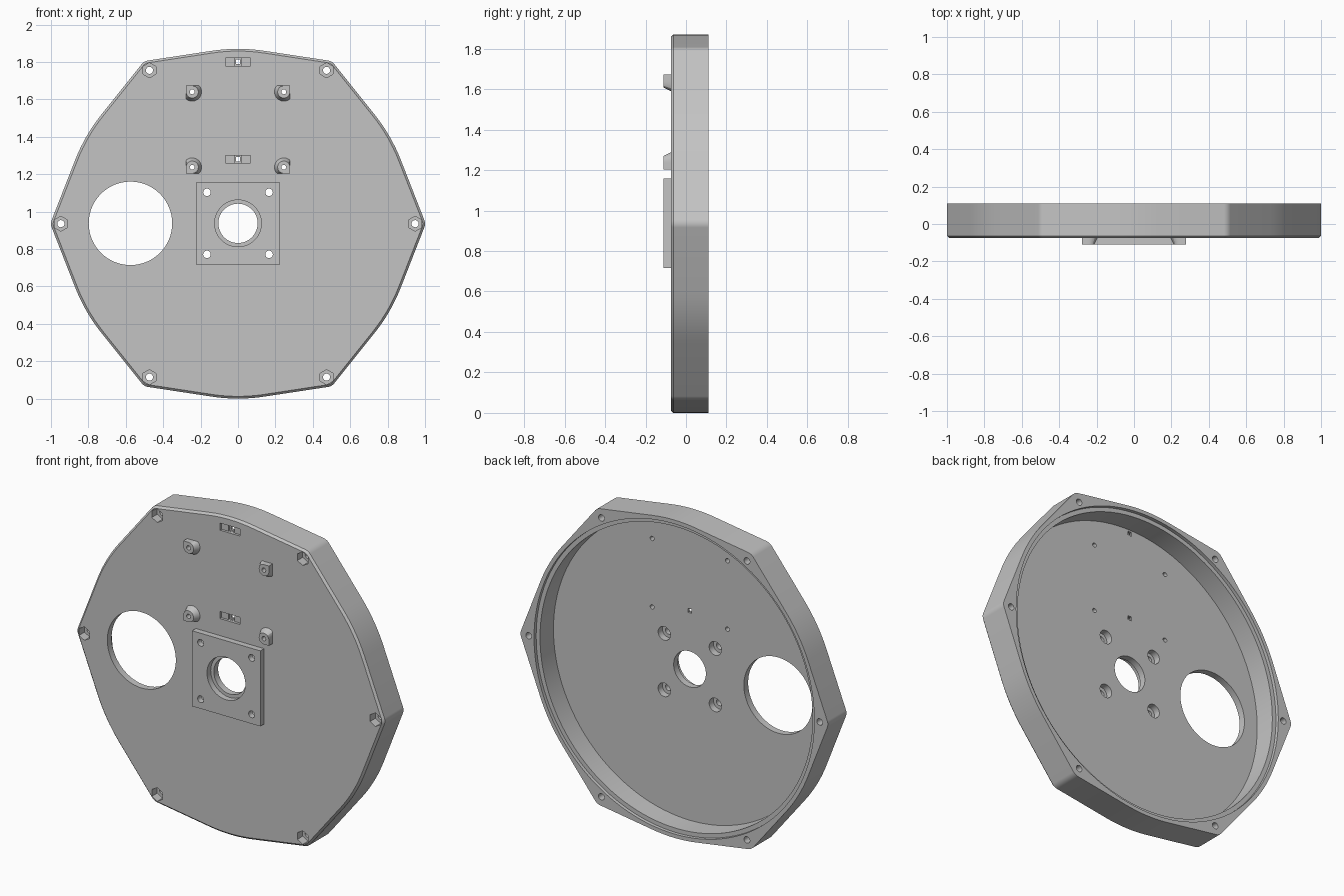
import bpy, bmesh, math
from math import cos, sin, radians, pi

cube = bpy.data.objects.get("Cube")
if cube:
    bpy.data.objects.remove(cube)

CZ = 0.935                            # height of the disc centre
BACK, FACE, PAD, FLOOR = 0.11, -0.075, -0.11, -0.035

grey = bpy.data.materials.new("light grey plastic")
grey.use_nodes = True
colour = (0.55, 0.55, 0.55, 1)
grey.diffuse_color = colour
grey.node_tree.nodes["Principled BSDF"].inputs["Base Color"].default_value = colour


def loft(bm, rings):
    """Closed solid through rings of equal point count."""
    loops = [[bm.verts.new(p) for p in ring] for ring in rings]
    n = len(loops[0])
    faces = [bm.faces.new(loops[0]), bm.faces.new(loops[-1])]
    for a, b in zip(loops, loops[1:]):
        for i in range(n):
            j = (i + 1) % n
            faces.append(bm.faces.new((a[i], a[j], b[j], b[i])))
    bmesh.ops.recalc_face_normals(bm, faces=faces)


def circle(x, z, y, r, n, turn=0.0):
    return [(x + r * cos(turn + 2 * pi * i / n), y, z + r * sin(turn + 2 * pi * i / n))
            for i in range(n)]


def bore(bm, x, z, steps, n=32, turn=0.0):
    """Stepped round solid along y; steps are (y, radius)."""
    loft(bm, [circle(x, z, y, r, n, turn) for y, r in steps])


def block(bm, x, z, hx, hz, y0, y1):
    loft(bm, [[(x + sx * hx, y, z + sz * hz) for sx, sz in ((-1, -1), (1, -1), (1, 1), (-1, 1))]
              for y in (y0, y1)])


def make(name, bm):
    mesh = bpy.data.meshes.new(name)
    bm.to_mesh(mesh)
    bm.free()
    mesh.materials.append(grey)
    obj = bpy.data.objects.new(name, mesh)
    bpy.context.collection.objects.link(obj)
    return obj


def combine(body, tool, operation):
    """Apply a boolean and remove its helper."""
    tool.hide_render = True
    mod = body.modifiers.new("join", 'BOOLEAN')
    mod.operation, mod.solver, mod.object = operation, 'EXACT', tool
    bpy.context.view_layer.objects.active = body
    bpy.ops.object.modifier_apply(modifier=mod.name)
    bpy.data.objects.remove(tool)


# Six-cornered outline: rounded corners joined by tangents to a disc
def outline(y, inset):
    disc, corner, reach = 0.935 - inset, 0.053 - inset, 0.947
    spread = math.acos((disc - corner) / reach)
    pts = []
    for k in range(6):
        a = k * pi / 3
        for i in range(9):
            t = a + spread * (i / 4 - 1)
            pts.append((reach * cos(a) + corner * cos(t), y, CZ + reach * sin(a) + corner * sin(t)))
        for i in range(9):
            t = a + spread + (pi / 3 - 2 * spread) * i / 8
            pts.append((disc * cos(t), y, CZ + disc * sin(t)))
    return pts


bm = bmesh.new()
loft(bm, [outline(BACK, 0), outline(FACE + 0.012, 0), outline(FACE, 0.012)])
housing = make("housing", bm)

# Raised square pad and four tapered bosses with flat outer sides
bm = bmesh.new()
block(bm, 0, CZ + 0.002, 0.222, 0.222, FACE + 0.01, PAD)
HALF = 0.033
bosses = [(sx * 0.245, z, sx, sz) for sx in (-1, 1) for z, sz in ((1.64, 1), (1.237, -1))]
for x, z, sx, sz in bosses:
    rings = []
    for y, r in ((FACE + 0.01, 0.05), (FACE, 0.05), (PAD, HALF)):
        ring = [(x + sx * HALF, y, z + sz * HALF)]
        for i in range(25):
            t = radians(90 + 270 * i / 24)
            ring.append((x + sx * min(r * cos(t), HALF), y, z + sz * min(r * sin(t), HALF)))
        rings.append(ring)
    loft(bm, rings)
bmesh.ops.remove_doubles(bm, verts=bm.verts, dist=0.00001)
combine(housing, make("pad_and_bosses", bm), 'UNION')

# Rear recess with a shallow lip
bm = bmesh.new()
bore(bm, 0, CZ, [(BACK + 0.05, 0.912), (BACK - 0.02, 0.912), (BACK - 0.02, 0.887), (FLOOR, 0.887)], 128)
combine(housing, make("recess_cutter", bm), 'DIFFERENCE')

# Round holes
FRONT_OUT, BACK_OUT = PAD - 0.05, BACK + 0.05
bm = bmesh.new()
bore(bm, -0.575, CZ + 0.002, [(FRONT_OUT, 0.223), (0.05, 0.223)], 96)
bore(bm, 0, CZ + 0.002, [(FRONT_OUT, 0.125), (FACE, 0.125), (FACE, 0.105), (0.05, 0.105)], 64)
for sx in (-1, 1):
    for sz in (-1, 1):
        bore(bm, sx * 0.166, CZ + 0.002 + sz * 0.166,
             [(FRONT_OUT, 0.02), (FACE, 0.02), (FACE, 0.04), (0.05, 0.04)])
for x, z, sx, sz in bosses:
    bore(bm, x, z, [(FRONT_OUT, 0.013), (0.05, 0.013)], 20)
corners = [(0.947 * cos(k * pi / 3), CZ + 0.947 * sin(k * pi / 3)) for k in range(6)]
for x, z in corners:
    bore(bm, x, z, [(FRONT_OUT, 0.019), (BACK_OUT, 0.019)], 24)
for z in (1.28, 1.8):
    block(bm, 0, z, 0.012, 0.012, FRONT_OUT, 0.05)
combine(housing, make("hole_cutter", bm), 'DIFFERENCE')

# Hexagonal nut pockets and shallow slots
bm = bmesh.new()
for x, z in corners:
    bore(bm, x, z, [(FRONT_OUT, 0.04), (FACE + 0.05, 0.04)], 6, pi / 2)
for z in (1.28, 1.8):
    block(bm, 0, z, 0.066, 0.021, FRONT_OUT, FACE + 0.015)
combine(housing, make("pocket_cutter", bm), 'DIFFERENCE')
bm = bmesh.new()
for z in (1.28, 1.8):
    block(bm, 0, z, 0.02, 0.0205, FRONT_OUT, FACE + 0.026)
combine(housing, make("slot_cutter", bm), 'DIFFERENCE')

bpy.ops.object.select_all(action='DESELECT')
housing.select_set(True)
bpy.context.view_layer.objects.active = housing
bpy.ops.object.shade_smooth_by_angle(angle=radians(25))
